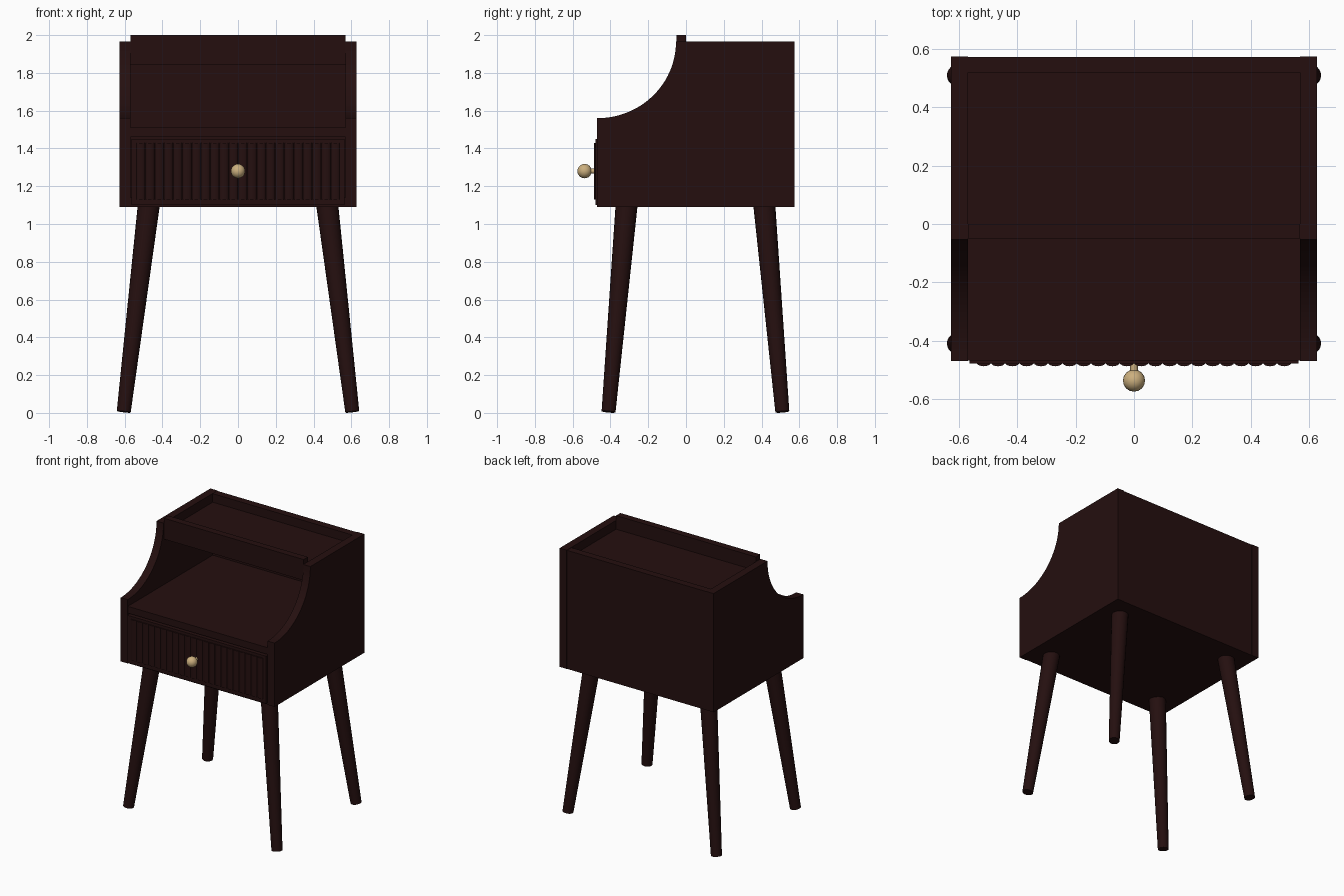
import bpy, bmesh, math
from mathutils import Vector

if "Cube" in bpy.data.objects:
    bpy.data.objects.remove(bpy.data.objects["Cube"])

def material(name, col):
    m = bpy.data.materials.new(name)
    m.diffuse_color = (*col, 1)
    m.use_nodes = True
    m.node_tree.nodes["Principled BSDF"].inputs["Base Color"].default_value = m.diffuse_color
    return m

wood = material("dark_wood", (0.018, 0.0048, 0.0048))
brass = material("brass", (0.60, 0.43, 0.21))

def finish(bm, name, mat, smooth=False):
    bmesh.ops.recalc_face_normals(bm, faces=bm.faces)
    me = bpy.data.meshes.new(name)
    bm.to_mesh(me)
    bm.free()
    me.materials.append(mat)
    ob = bpy.data.objects.new(name, me)
    bpy.context.collection.objects.link(ob)
    if smooth:
        bpy.ops.object.select_all(action='DESELECT')
        ob.select_set(True)
        bpy.context.view_layer.objects.active = ob
        bpy.ops.object.shade_smooth_by_angle(angle=math.radians(40))
    return ob

def box(name, x, y, z, mat=wood):
    bm = bmesh.new()
    bmesh.ops.create_cube(bm, size=1)
    for v in bm.verts:
        v.co = [r[0] if c < 0 else r[1] for r, c in zip((x, y, z), v.co)]
    return finish(bm, name, mat)

def extrude(name, pts, offset, mat=wood, smooth=False):
    bm = bmesh.new()
    f = bm.faces.new([bm.verts.new(p) for p in pts])
    r = bmesh.ops.extrude_face_region(bm, geom=[f])
    # keep the starting face so the solid stays closed
    vs = [g for g in r["geom"] if isinstance(g, bmesh.types.BMVert)]
    bmesh.ops.translate(bm, verts=vs, vec=offset)
    if not any(len(fc.verts) == len(pts) and all((v.co - Vector(p)).length < 1e-6 for v, p in zip(fc.verts, pts))
               for fc in bm.faces):
        base = [v for v in bm.verts if v not in vs]
        if len(base) == len(pts):
            try:
                bm.faces.new(base)
            except ValueError:
                pass
    return finish(bm, name, mat, smooth)

def rod(name, a, b, ra, rb, mat, seg=20):
    a, b = Vector(a), Vector(b)
    d = b - a
    bm = bmesh.new()
    bmesh.ops.create_cone(bm, cap_ends=True, segments=seg, radius1=ra, radius2=rb, depth=d.length)
    rot = d.to_track_quat('Z', 'Y')
    for v in bm.verts:
        v.co = rot @ v.co + (a + b) / 2
    return finish(bm, name, mat, True)

# side panels with the concave front scoop
arc = []
for i in range(25):
    t = math.pi / 2 * i / 24
    arc.append((-0.47 + 0.417 * math.cos(t), 1.965 - 0.405 * math.sin(t)))
profile = [(-0.47, 1.09), (0.575, 1.09), (0.575, 1.965)] + arc
for side, s in (("left", -1), ("right", 1)):
    extrude(side + "_side_panel", [(s * 0.57, y, z) for y, z in profile], (s * 0.057, 0, 0), smooth=True)

# carcass boards
W = (-0.57, 0.57)
box("back_panel", W, (0.52, 0.573), (1.09, 1.963))
box("top_board", W, (-0.048, 0.52), (1.845, 1.90))
box("top_front_lip", W, (-0.05, 0.0), (1.90, 2.0))
box("open_shelf", W, (-0.468, 0.52), (1.46, 1.51))
box("bottom_board", W, (-0.465, 0.52), (1.09, 1.14))

# fluted drawer front
box("drawer_front", (-0.565, 0.565), (-0.479, -0.45), (1.10, 1.45))
n, pitch = 22, 1.08 / 22
for i in range(n):
    cx = -0.54 + pitch * (i + 0.5)
    pts = []
    for k in range(9):
        t = math.pi * k / 8
        pts.append((cx + pitch / 2 * math.cos(t), -0.475 - 0.013 * math.sin(t), 1.13))
    extrude("drawer_flute", pts, (0, 0, 0.30), smooth=True)

# drawer knob
rod("knob_stem", (0, -0.475, 1.28), (0, -0.52, 1.28), 0.013, 0.013, brass, 12)
bm = bmesh.new()
bmesh.ops.create_uvsphere(bm, u_segments=16, v_segments=12, radius=0.038)
for v in bm.verts:
    v.co += Vector((0, -0.537, 1.28))
finish(bm, "knob_ball", brass, True)

# splayed tapered legs
for side, s in (("left", -1), ("right", 1)):
    for end, yt, yb in (("front", -0.315, -0.41), ("back", 0.415, 0.51)):
        rod(f"{end}_{side}_leg", (s * 0.605, yb, 0.006), (s * 0.473, yt, 1.095), 0.037, 0.058, wood)
